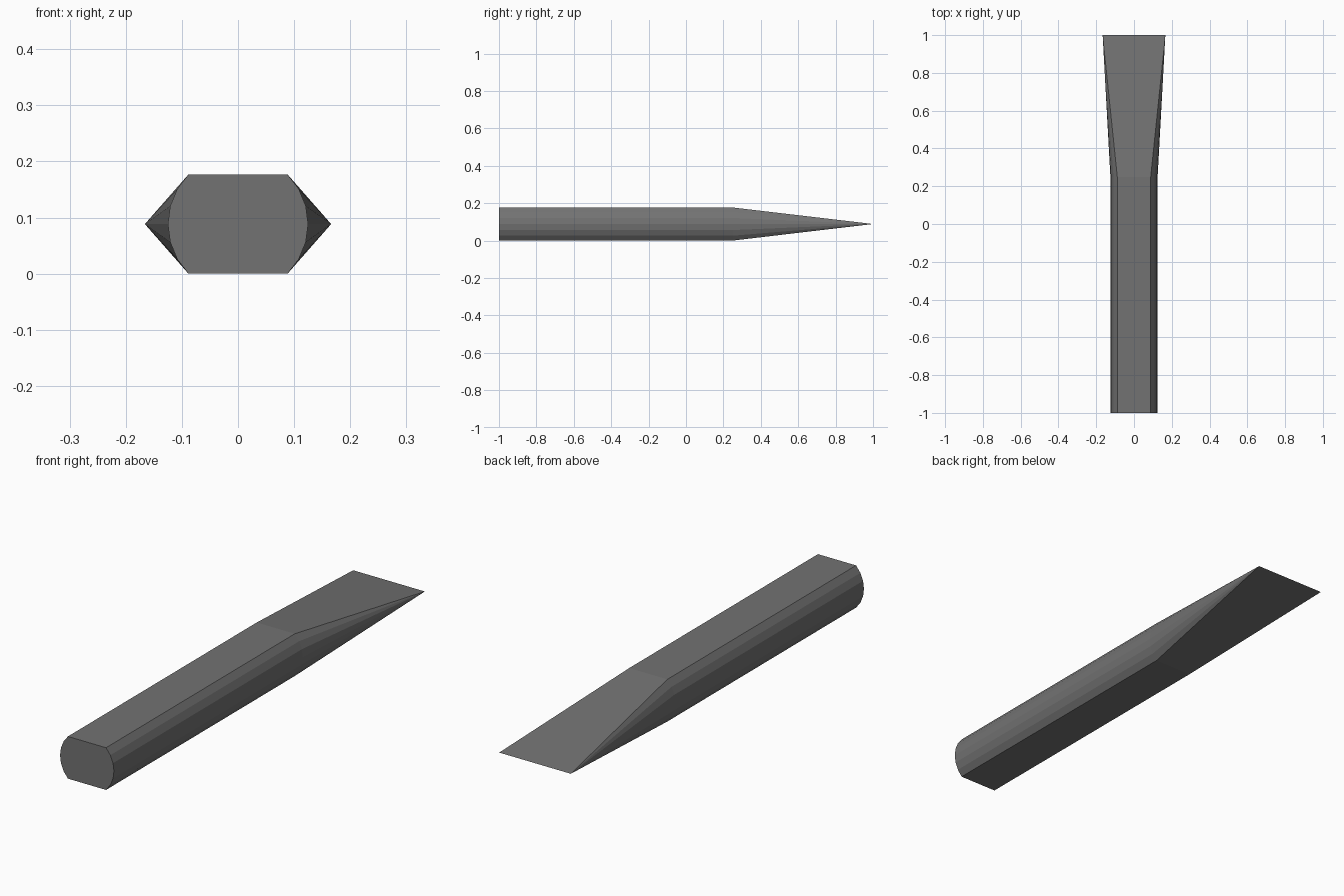
import bpy
import bmesh
from math import radians, sin, cos

cube = bpy.data.objects.get("Cube")
if cube:
    bpy.data.objects.remove(cube, do_unlink=True)

RADIUS, HALF_TIP = 0.125, 0.166
MID_Z = RADIUS * sin(radians(45))
BACK, SHOULDER, TIP = -1.0, 0.25, 1.0

steel = bpy.data.materials.new("dark_steel")
steel.use_nodes = True
colour = (0.17, 0.17, 0.17, 1)
steel.diffuse_color = colour
steel.node_tree.nodes["Principled BSDF"].inputs["Base Color"].default_value = colour

# Cross-section: round bar with flats on top and bottom
angles = [a + side for side in (0, 180) for a in range(-45, 46, 15)]
profile = [(RADIUS * cos(radians(a)), MID_Z + RADIUS * sin(radians(a))) for a in angles]

bm = bmesh.new()
butt, shoulder = [[bm.verts.new((x, y, z)) for x, z in profile] for y in (BACK, SHOULDER)]
left_corner = bm.verts.new((HALF_TIP, TIP, MID_Z))
right_corner = bm.verts.new((-HALF_TIP, TIP, MID_Z))
bm.faces.new(butt)

# Straight shank, then sides fanning out to the corners of the cutting edge
count = len(profile)
half = count // 2
for i in range(count):
    j = (i + 1) % count
    bm.faces.new((butt[i], butt[j], shoulder[j], shoulder[i]))
    if j % half:
        corner = left_corner if i < half else right_corner
        bm.faces.new((shoulder[i], shoulder[j], corner))

# Upper and lower bevels of the blade
bm.faces.new((shoulder[half - 1], shoulder[half], right_corner, left_corner))
bm.faces.new((shoulder[-1], shoulder[0], left_corner, right_corner))
bmesh.ops.recalc_face_normals(bm, faces=bm.faces)

mesh = bpy.data.meshes.new("chisel_bar")
bm.to_mesh(mesh)
bm.free()
mesh.materials.append(steel)
bpy.context.collection.objects.link(bpy.data.objects.new("chisel_bar", mesh))
